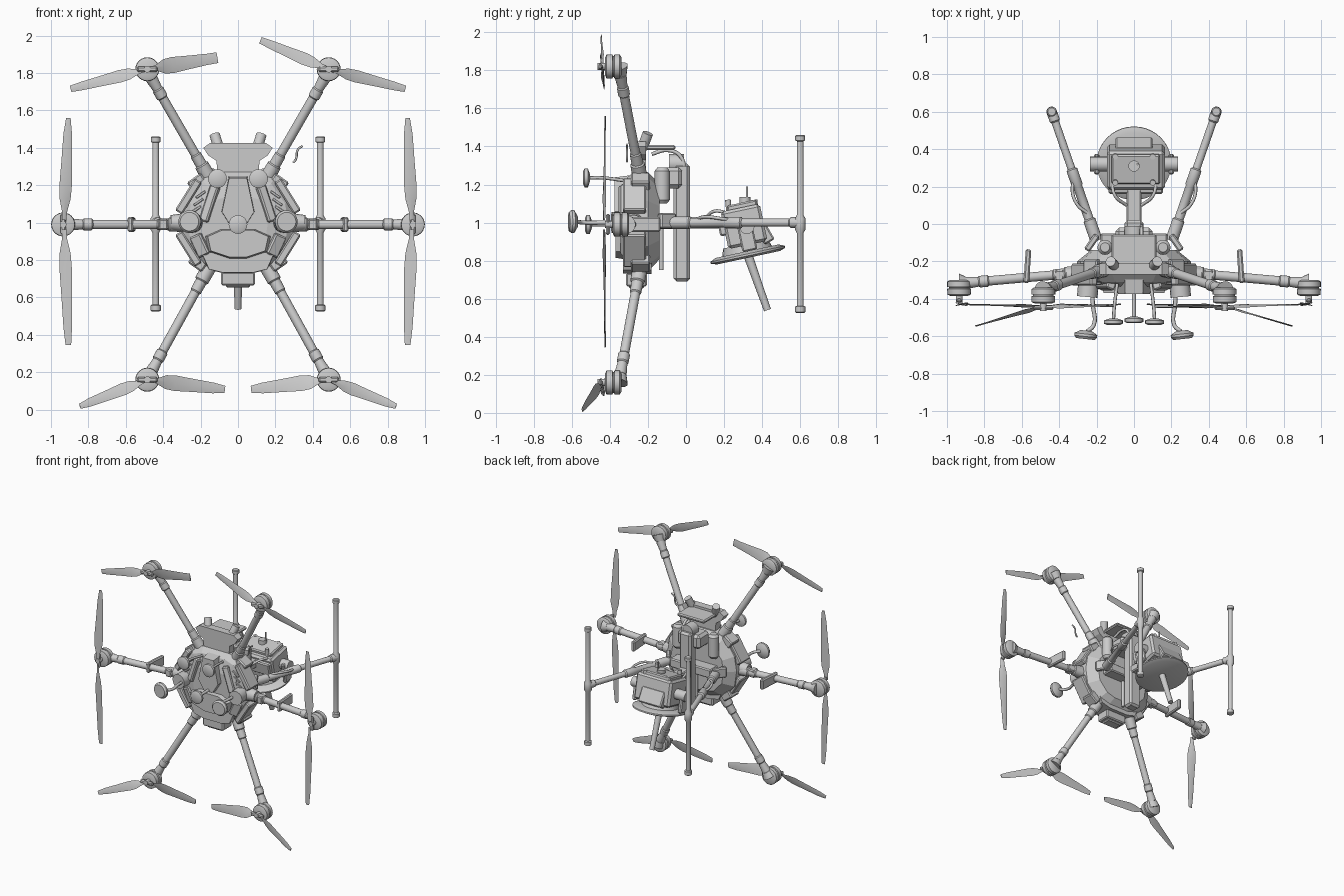
import bpy, bmesh, math
from mathutils import Vector as V, Matrix

if "Cube" in bpy.data.objects:
    bpy.data.objects.remove(bpy.data.objects["Cube"])


def finish(name, bm, smooth=True, bevel=0):
    bmesh.ops.recalc_face_normals(bm, faces=bm.faces)
    me = bpy.data.meshes.new(name)
    bm.to_mesh(me)
    bm.free()
    ob = bpy.data.objects.new(name, me)
    bpy.context.collection.objects.link(ob)
    if smooth:
        me.shade_smooth()
        bpy.ops.object.select_all(action='DESELECT')
        ob.select_set(True)
        bpy.context.view_layer.objects.active = ob
        bpy.ops.object.shade_smooth_by_angle(angle=math.radians(35))
    if bevel:
        m = ob.modifiers.new("bevel", 'BEVEL')
        m.width, m.segments = bevel, 1
    return ob


def loft(name, rings, smooth=True, bevel=0):
    bm = bmesh.new()
    rs = [[bm.verts.new(p) for p in r] for r in rings]
    n = len(rs[0])
    for a, b in zip(rs, rs[1:]):
        for i in range(n):
            bm.faces.new((a[i], a[(i + 1) % n], b[(i + 1) % n], b[i]))
    bm.faces.new(rs[0])
    bm.faces.new(rs[-1])
    return finish(name, bm, smooth, bevel)


def turned(name, a, b, profile, n=20):
    """Revolve (fraction along a-b, radius) pairs about the line a-b."""
    a, b = V(a), V(b)
    q = (b - a).to_track_quat('Z', 'Y')
    ring = [V((math.cos(math.tau * i / n), math.sin(math.tau * i / n), 0)) for i in range(n)]
    return loft(name, [[a.lerp(b, t) + q @ (p * r) for p in ring] for t, r in profile])


def rod(name, a, b, r, r2=None, n=16):
    return turned(name, a, b, [(0, r), (1, r2 or r)], n)


def box(name, c, size, rot=(0, 0, 0), bevel=0.008):
    bm = bmesh.new()
    bmesh.ops.create_cube(bm, size=1)
    m = Matrix.Translation(c)
    for ax, ang in zip('XYZ', rot):
        m = m @ Matrix.Rotation(math.radians(ang), 4, ax)
    bm.transform(m @ Matrix.Diagonal((*size, 1)))
    return finish(name, bm, False, bevel)


def prism(name, pts, layers, mid=(0, 1.0)):
    """Outline in x-z, lofted through (y, scale) layers."""
    return loft(name, [[(mid[0] + (x - mid[0]) * k, y, mid[1] + (z - mid[1]) * k) for x, z in pts]
                       for y, k in layers], False)


def sym(half):
    return half + [(-x, z) for x, z in reversed(half)]


def cable(name, pts, r):
    cu = bpy.data.curves.new(name, 'CURVE')
    cu.dimensions, cu.bevel_depth, cu.bevel_resolution = '3D', r, 2
    cu.resolution_u, cu.use_fill_caps = 6, True
    sp = cu.splines.new('BEZIER')
    sp.bezier_points.add(len(pts) - 1)
    for p, co in zip(sp.bezier_points, pts):
        p.co = co
        p.handle_left_type = p.handle_right_type = 'AUTO'
    bpy.context.collection.objects.link(bpy.data.objects.new(name, cu))


def blade(name, hub, tip, tipw, wide=1):
    hub, tip = V(hub), V(tip)
    d = (tip - hub).normalized()
    w = d.cross(V((0, 1, 0))).normalized()
    nrm = d.cross(w)
    rings = []
    for t, wd, tw in [(0.04, .024, 25), (.12, .03, 25), (.24, .062 * wide, 18), (.36, .068 * wide, 12),
                      (.6, .056 * wide, 8), (.85, .046 * wide, 4), (1, tipw, 2)]:
        c = hub.lerp(tip, t)
        u = Matrix.Rotation(math.radians(tw), 3, d) @ w
        k = Matrix.Rotation(math.radians(tw), 3, d) @ nrm
        rings.append([c + u * wd / 2, c + k * .004, c - u * wd / 2, c - k * .004])
    loft(name, rings)


# Hull: faceted shell, chin, spine and visor
prism("hull", sym([(.12, 1.28), (.21, 1.25), (.3, 1.12), (.32, 1.0), (.3, .87), (.2, .76), (.1, .73)]),
      [(-.14, .72), (-.2, .95), (-.27, .97), (-.31, .84), (-.335, .5)])
prism("front_spine", sym([(.05, 1.25), (.09, 1.06), (.04, .98)]), [(-.28, 1), (-.375, .95)])
prism("front_visor", sym([(.1, .97), (.19, .93), (.17, .84), (.05, .8)]), [(-.28, 1), (-.37, .85)], (0, .9))
prism("chin", sym([(.2, .84), (.16, .75), (.08, .73)]), [(-.18, 1), (-.33, .97)], (0, .8))
box("chin_sensor", (0, -.26, .7), (.18, .11, .07))
box("chin_plate", (0, -.26, .663), (.13, .08, .02))

# Top mounted plate and block
prism("top_block", sym([(.15, 1.425), (.185, 1.4), (.16, 1.36), (.115, 1.33), (.11, 1.26)]),
      [(-.27, 1), (-.21, 1)])
box("top_tray", (0, -.14, 1.395), (.24, .17, .025))
cable("top_cable", [(.04, -.18, 1.36), (.04, -.1, 1.38), (.04, -.03, 1.35), (.04, -.005, 1.24)], .01)
cable("loose_wire", [(.295, -.31, 1.32), (.31, -.31, 1.34), (.32, -.31, 1.39), (.345, -.31, 1.41)], .006)

# Back frame
box("back_battery", (0, -.022, 1.0), (.1, .085, .62), bevel=.015)
box("back_housing", (0, -.09, 1.235), (.2, .14, .11), bevel=.02)
box("back_hub", (0, -.1, 1.0), (.36, .1, .07))
rod("back_arch", (0, -.09, 1.31), (0, -.01, 1.31), .05)
rod("back_pin", (0, -.13, .75), (0, -.13, .97), .012)
box("gimbal_neck", (0, .09, 1.0), (.08, .2, .06))

for s in (-1, 1):
    # Hull sides: slanted plates, grilles and discs
    box("side_plate_upper", (s * .265, -.27, 1.14), (.045, .12, .2), (0, -s * 32, 0))
    box("side_plate_lower", (s * .265, -.27, .86), (.045, .12, .2), (0, s * 32, 0))
    box("shoulder_plate", (s * .22, -.24, 1.215), (.09, .1, .06), (0, s * 35, 0))
    box("lower_plate", (s * .215, -.24, .785), (.09, .1, .06), (0, -s * 35, 0))
    box("front_panel", (s * .15, -.325, 1.1), (.05, .05, .2), (0, -s * 18, s * 22))
    box("cheek_panel", (s * .2, -.31, .88), (.07, .05, .12), (0, s * 25, s * 25))
    for i in range(3):
        box("grille_bar", (s * (.2 + .012 * i), -.31, 1.15 - .04 * i), (.06, .03, .015), (0, s * 35, 0), .003)
    rod("side_socket", (s * .22, -.27, 1.0), (s * .36, -.275, 1.0), .06, .04)
    # Horns and rear canisters
    rod("top_horn", (s * .1, -.23, 1.39), (s * .125, -.2, 1.47), .028)
    turned("rear_canister", (s * .155, -.125, 1.1), (s * .155, -.125, 1.29),
           [(0, .025), (.1, .04), (.9, .04), (1, .025)])

    # Front antennas: small discs and large domed discs on bent stems
    turned("front_disc", (s * .11, -.54, 1.235), (s * .11, -.505, 1.235),
           [(0, .035), (.2, .05), (.7, .05), (1, .02)])
    cable("disc_stem", [(s * .11, -.51, 1.235), (s * .105, -.44, 1.235), (s * .09, -.32, 1.22)], .009)
    turned("large_disc", (s * .26, -.615, 1.005), (s * .255, -.57, 1.005),
           [(0, .05), (.3, .061), (.6, .061), (1, .03)])
    cable("large_disc_stem", [(s * .25, -.575, 1.005), (s * .215, -.54, 1.0), (s * .22, -.43, 1.0),
                              (s * .225, -.3, 1.0)], .011)
    rod("large_disc_base", (s * .25, -.39, 1.0), (s * .24, -.28, 1.0), .055)

    # Landing gear
    a, b = V((s * .2, -.09, 1.0)), V((s * .44, .6, 1.0))
    turned("gear_strut", a, b, [(0, .033), (.16, .033), (.17, .025), (.42, .025), (.43, .03),
                                (.55, .03), (.56, .021), (.92, .021), (.93, .028), (1, .028)])
    box("gear_hinge", (s * .225, -.1, 1.01), (.035, .1, .08), (0, 0, s * 35))
    turned("gear_skid", (s * .44, .6, .525), (s * .44, .6, 1.46),
           [(0, .02), (.005, .027), (.035, .027), (.04, .018), (.45, .018), (.47, .028), (.53, .028),
            (.55, .018), (.965, .018), (.97, .026), (.995, .026), (1, .02)])
    cable("gear_cable", [(s * .25, .06, 1.02), (s * .3, .1, 1.03), (s * .33, .19, 1.02),
                         (s * .31, .25, 1.01)], .009)

    # Arms with collars, motors and propellers
    for part, a, b, m in [
            ("upper", (.15, -.24, 1.23), (.465, -.345, 1.775), (.485, -.39, 1.82)),
            ("middle", (.28, -.26, .99), (.9, -.315, .99), (.935, -.35, .99)),
            ("lower", (.15, -.24, .77), (.465, -.345, .2), (.485, -.39, .16))]:
        a, b = V((s * a[0], *a[1:])), V((s * b[0], *b[1:]))
        m = V((s * m[0], *m[1:]))
        turned(part + "_arm", a, b, [(0, .04), (.14, .038), (.15, .031), (.24, .03), (.25, .025), (.8, .025),
                                     (.81, .031), (.88, .031), (.89, .026), (1, .033)])
        rod(part + "_motor_mount", b, (m.x, m.y + .035, m.z), .034, .05)
        turned(part + "_motor", m + V((0, .05, 0)), m - V((0, .035, 0)),
               [(0, .05), (.1, .064), (.42, .064), (.45, .055), (.52, .055), (.55, .064), (.92, .062), (1, .045)], 24)
        rod(part + "_propeller_hub", m - V((0, .03, 0)), m - V((0, .075, 0)), .018)
        box(part + "_propeller_clamp", m - V((0, .06, 0)), (.03, .022, .11) if part == "middle" else (.11, .022, .03))
    box("arm_fin", (s * .57, -.225, .99), (.03, .18, .08), (0, 0, s * 4))
    box("arm_clamp", (s * .4, -.275, .99), (.05, .06, .06))

    hubs = [(s * .485, -.44, 1.82), (s * .93, -.43, .99), (s * .485, -.44, .16)]
    blade("middle_blade_up", hubs[1], (s * .907, -.425, 1.56), .024)
    blade("middle_blade_down", hubs[1], (s * .907, -.425, .345), .03)
    blade("lower_blade_in", hubs[2], (s * .07, -.43, .108), .038, 1.25)
    blade("lower_blade_out", hubs[2], (s * .845, -.545, .018), .028)
    blade("upper_blade_out", hubs[0], (s * .895, -.43, 1.715), .034)
    blade("upper_blade_in", hubs[0], (.12, -.445, 1.975) if s > 0 else (-.11, -.44, 1.882),
          .035 if s > 0 else .058, 1 if s > 0 else 1.3)

# Centre antenna
turned("centre_disc", (0, -.53, .99), (0, -.495, .99), [(0, .035), (.2, .05), (.7, .05), (1, .02)])
rod("centre_stem", (0, -.5, .99), (0, -.33, .99), .011)

# Gimbal payload: tilted dish, box, lens rod and fittings
c, up = V((0, .325, .83)), V((0, -.21, .978)).normalized()
turned("payload_dish", c - up * .015, c + up * .02, [(0, .17), (.3, .2), (.6, .2), (1, .17)], 40)
rod("payload_rod", c, (0, .428, .54), .024, .019)
turned("payload_turret", c, c + up * .06, [(0, .14), (1, .12)], 24)
box("payload_body", (.01, .305, .98), (.31, .21, .2), (12, 0, 0), .015)
box("payload_lid", (.01, .295, 1.085), (.26, .16, .04), (12, 0, 0))
box("payload_front", (.01, .19, .98), (.29, .04, .1), (12, 0, 0))
box("payload_back", (0, .41, .95), (.2, .06, .12), (30, 0, 0))
rod("payload_knob", (0, .31, 1.08), (0, .31, 1.135), .03)
rod("payload_antenna", (.02, .32, 1.08), (.02, .32, 1.19), .006)
for s in (-1, 1):
    rod("payload_pivot", (s * .13, .32, .98), (s * .235, .32, .98), .04)
    box("payload_bracket", (s * .2, .32, .93), (.03, .08, .16), (12, 0, 0))
    for y in (.23, .37):
        rod("payload_bolt", (s * .1, y, 1.02), (s * .1, y - .01, 1.12), .015)
    cable("payload_cable", [(s * .04, .1, 1.02), (s * .1, .15, 1.06), (s * .12, .22, 1.05)], .009)
